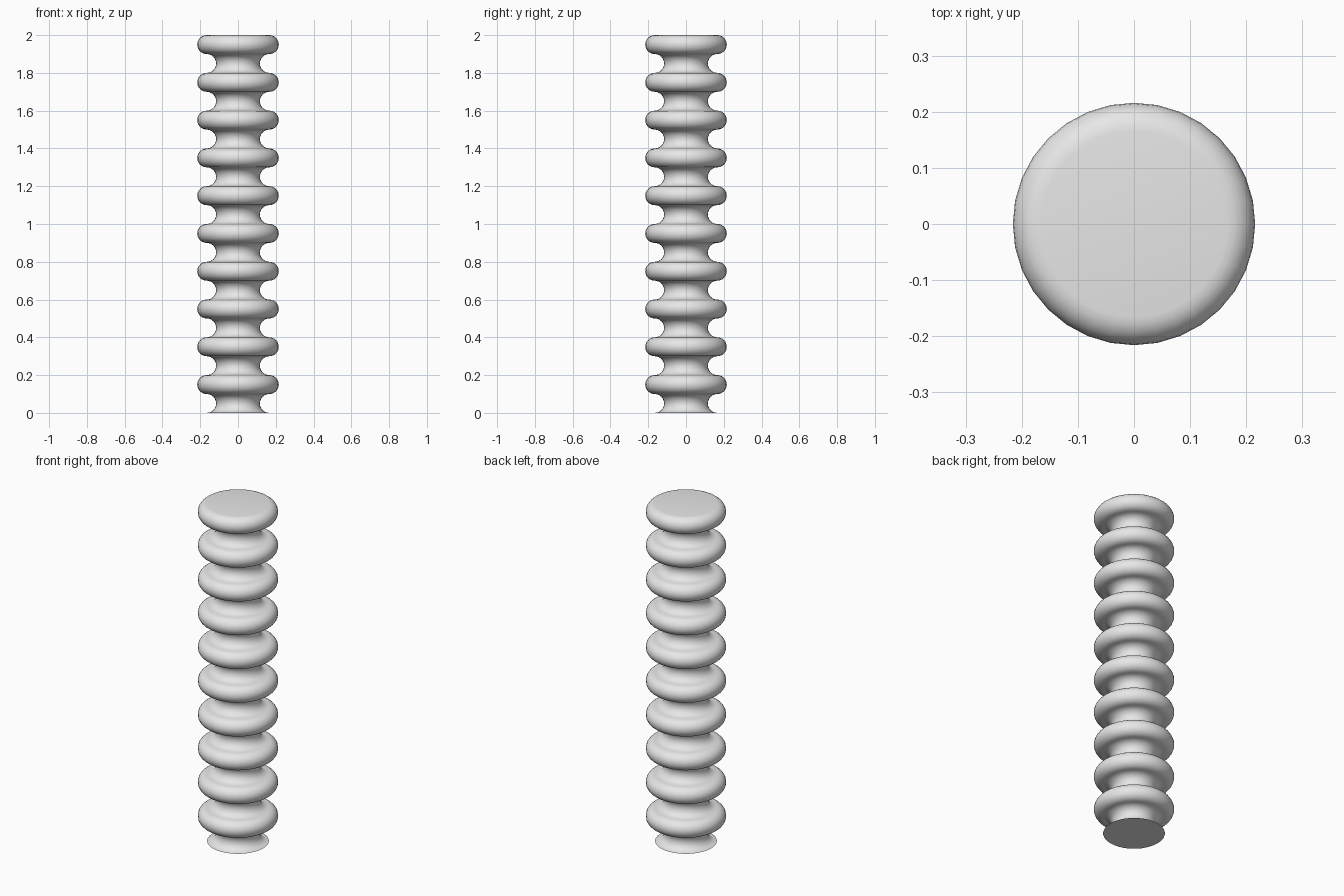
import bpy, bmesh, math

if "Cube" in bpy.data.objects:
    bpy.data.objects.remove(bpy.data.objects["Cube"])

SIDES = 32        # segments around the column
STEPS = 12        # segments per half-round
RINGS = 10        # number of groove + bead pairs
R_MID, R_ARC = 0.166, 0.05

grey = bpy.data.materials.new("light grey")
grey.diffuse_color = (0.8, 0.8, 0.8, 1)
grey.use_nodes = True
grey.node_tree.nodes["Principled BSDF"].inputs["Base Color"].default_value = grey.diffuse_color

# Profile: alternating half-round grooves and beads, bottom to top
profile = [(R_MID, 0.0)]
for half in range(2 * RINGS):
    side = -1 if half % 2 == 0 else 1
    centre = R_ARC * (2 * half + 1)
    for s in range(1, STEPS + 1):
        a = math.pi * s / STEPS
        profile.append((R_MID + side * R_ARC * math.sin(a),
                        centre - R_ARC * math.cos(a)))

# Revolve the profile into rings of faces
bm = bmesh.new()
loops = []
for r, z in profile:
    loops.append([bm.verts.new((r * math.cos(2 * math.pi * i / SIDES),
                                r * math.sin(2 * math.pi * i / SIDES), z))
                  for i in range(SIDES)])
for low, high in zip(loops, loops[1:]):
    for i in range(SIDES):
        j = (i + 1) % SIDES
        bm.faces.new((low[i], low[j], high[j], high[i]))

# Flat end caps
bm.faces.new(loops[0][::-1])
bm.faces.new(loops[-1])

mesh = bpy.data.meshes.new("ribbed_column")
bm.to_mesh(mesh)
bm.free()
mesh.materials.append(grey)
column = bpy.data.objects.new("ribbed_column", mesh)
bpy.context.collection.objects.link(column)

# Smooth ribs, sharp bottom rim
bpy.context.view_layer.objects.active = column
column.select_set(True)
bpy.ops.object.shade_smooth_by_angle(angle=math.radians(40))
